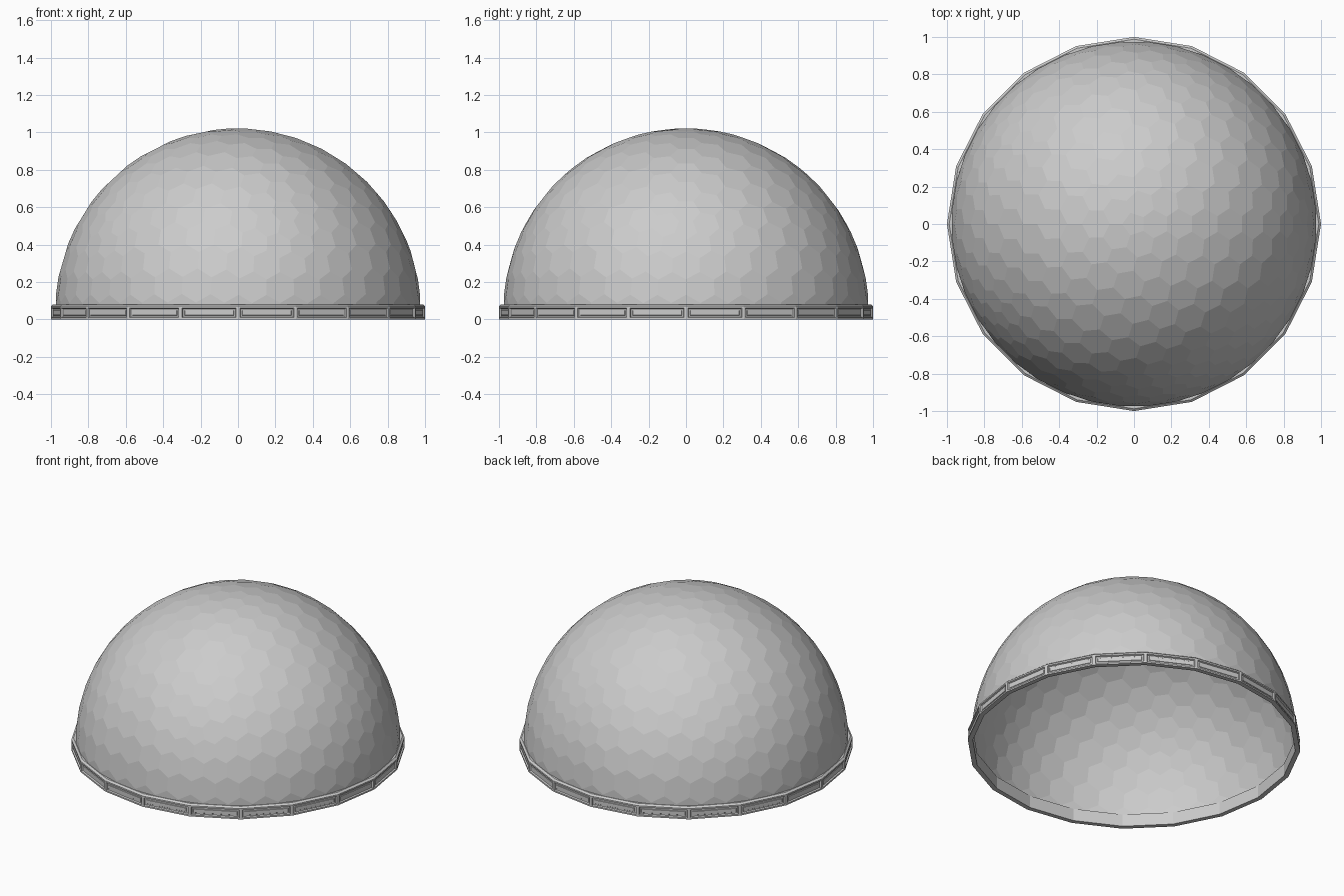
import bpy, bmesh, math
from mathutils import Vector

if "Cube" in bpy.data.objects:
    bpy.data.objects.remove(bpy.data.objects["Cube"])


def finish(bm, name):
    mesh = bpy.data.meshes.new(name)
    bm.to_mesh(mesh)
    bm.free()
    ob = bpy.data.objects.new(name, mesh)
    bpy.context.collection.objects.link(ob)
    return ob


# Dome shell: hexagonal cells, the dual of an icosphere, trimmed at the ring
R, CENTRE_Z, TRIM_Z = 0.977, 0.045, 0.07
src = bmesh.new()
bmesh.ops.create_icosphere(src, subdivisions=4, radius=1)
src.faces.index_update()
dome = bmesh.new()
corners = [dome.verts.new(f.calc_center_median().normalized() * R + Vector((0, 0, CENTRE_Z)))
           for f in src.faces]
for v in src.verts:
    n = v.co.normalized()
    a = n.orthogonal().normalized()
    b = n.cross(a)
    ring = sorted(v.link_faces, key=lambda f: math.atan2(f.calc_center_median().dot(b),
                                                         f.calc_center_median().dot(a)))
    dome.faces.new([corners[f.index] for f in ring])
src.free()
bmesh.ops.bisect_plane(dome, geom=dome.verts[:] + dome.edges[:] + dome.faces[:],
                       plane_co=(0, 0, TRIM_Z), plane_no=(0, 0, 1), clear_inner=True)
finish(dome, "dome_shell")

# Base ring: twenty-sided band with a chamfered top
SIDES = 20
profile = [(0.970, 0), (1.0, 0), (1.0, 0.071), (0.988, 0.081), (0.970, 0.081)]
band = bmesh.new()
loops = []
for i in range(SIDES):
    t = math.tau * i / SIDES
    loops.append([band.verts.new((r * math.cos(t), r * math.sin(t), z)) for r, z in profile])
panels = []
for i in range(SIDES):
    p, q = loops[i], loops[(i + 1) % SIDES]
    for k in range(len(profile)):
        m = (k + 1) % len(profile)
        f = band.faces.new((p[k], q[k], q[m], p[m]))
        if k == 1:
            panels.append(f)
band.normal_update()
bmesh.ops.recalc_face_normals(band, faces=band.faces[:])

# Recessed rectangular panel on every side, stepped inward
for thick, depth in ((0.010, 0), (0.004, -0.009), (0.008, 0), (0.002, 0.003)):
    bmesh.ops.inset_individual(band, faces=panels, thickness=thick, depth=depth,
                               use_even_offset=True)
finish(band, "base_ring")
